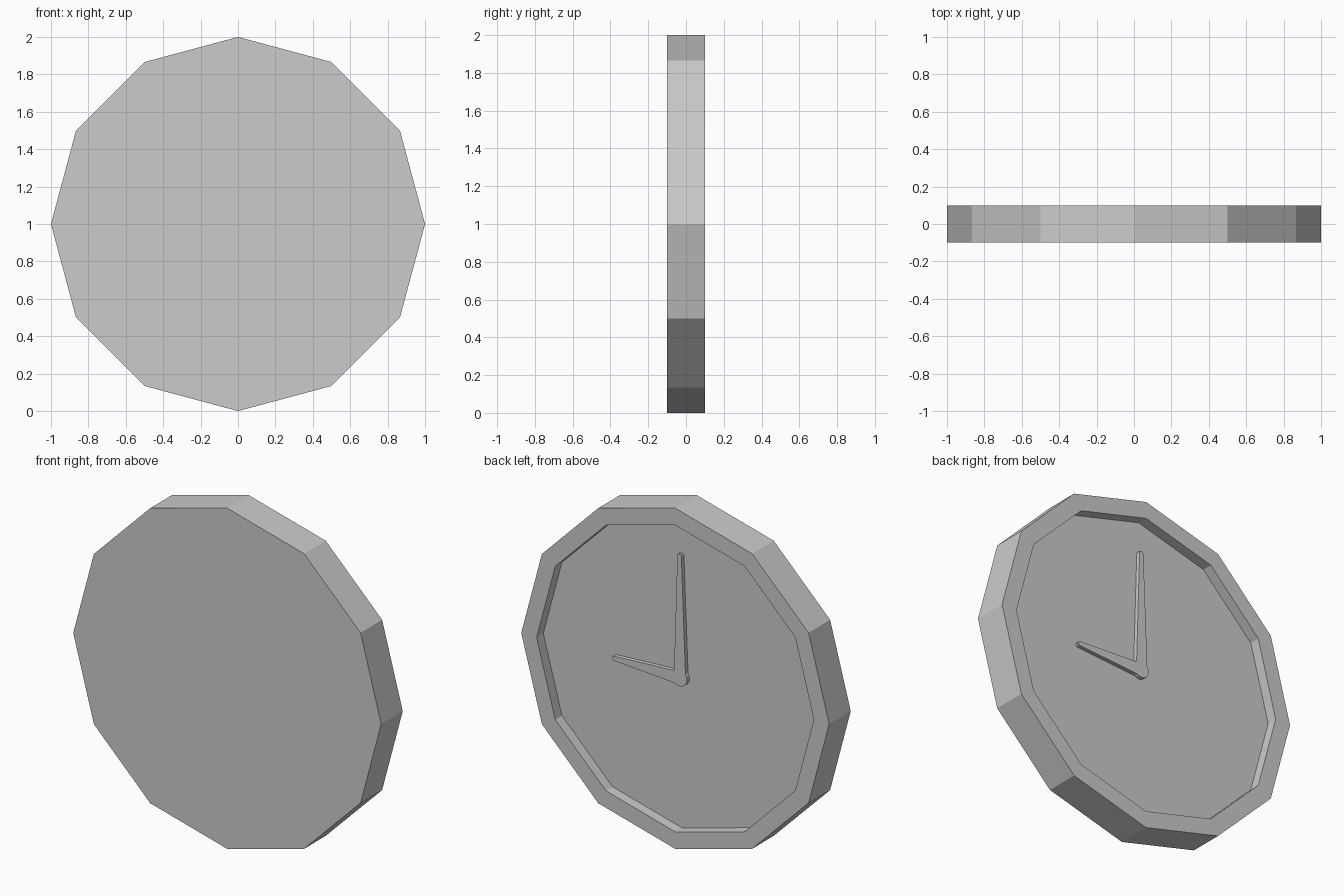
import bpy, bmesh
from math import cos, sin, radians

cube = bpy.data.objects.get("Cube")
if cube:
    bpy.data.objects.remove(cube, do_unlink=True)

RADIUS, RIM_WIDTH = 1.0, 0.1
HALF_DEPTH, DIAL_Y, HAND_Y = 0.1, 0.038, 0.062

grey = bpy.data.materials.new("plain grey")
grey.use_nodes = True
colour = (0.6, 0.6, 0.6, 1)
grey.diffuse_color = colour
grey.node_tree.nodes["Principled BSDF"].inputs["Base Color"].default_value = colour


def arc(cx, cz, r, start, end, steps):
    """Points along an arc in the xz plane, angles in degrees."""
    angles = [radians(start + (end - start) * i / steps) for i in range(steps + 1)]
    return [(cx + r * cos(a), cz + r * sin(a)) for a in angles]


def add_object(name, bm):
    bmesh.ops.recalc_face_normals(bm, faces=bm.faces)
    mesh = bpy.data.meshes.new(name)
    bm.to_mesh(mesh)
    bm.free()
    mesh.materials.append(grey)
    obj = bpy.data.objects.new(name, mesh)
    bpy.context.collection.objects.link(obj)
    return obj


def ring(bm, r, y):
    return [bm.verts.new((x, y, z + 1)) for x, z in arc(0, 0, r, 0, 360, 12)[:-1]]


# Twelve-sided case: flat closed side, rim and sunken dial
bm = bmesh.new()
inner = RADIUS - RIM_WIDTH
rings = [ring(bm, r, y) for r, y in (
    (RADIUS, -HALF_DEPTH), (RADIUS, HALF_DEPTH), (inner, HALF_DEPTH), (inner, DIAL_Y))]
for a, b in zip(rings, rings[1:]):
    for i in range(12):
        j = (i + 1) % 12
        bm.faces.new((a[i], a[j], b[j], b[i]))
bm.faces.new(rings[0])
bm.faces.new(rings[-1])
add_object("clock_case", bm)

# Hub with a short sideways hand and a long upright hand, as one outline
outline = arc(0, 0, 0.05, 143, 307, 10)
outline += arc(0.424, 0, 0.013, -90, 90, 4)
outline += [(0.034, 0.034)]
outline += arc(0, 0.714, 0.013, 0, 180, 4)
bm = bmesh.new()
base = bm.faces.new([bm.verts.new((x, DIAL_Y, z + 0.99)) for x, z in outline])
top = bmesh.ops.extrude_face_region(bm, geom=[base], use_keep_orig=True)["geom"]
bmesh.ops.translate(bm, vec=(0, HAND_Y - DIAL_Y, 0),
                    verts=[v for v in top if isinstance(v, bmesh.types.BMVert)])
add_object("clock_hands", bm)
